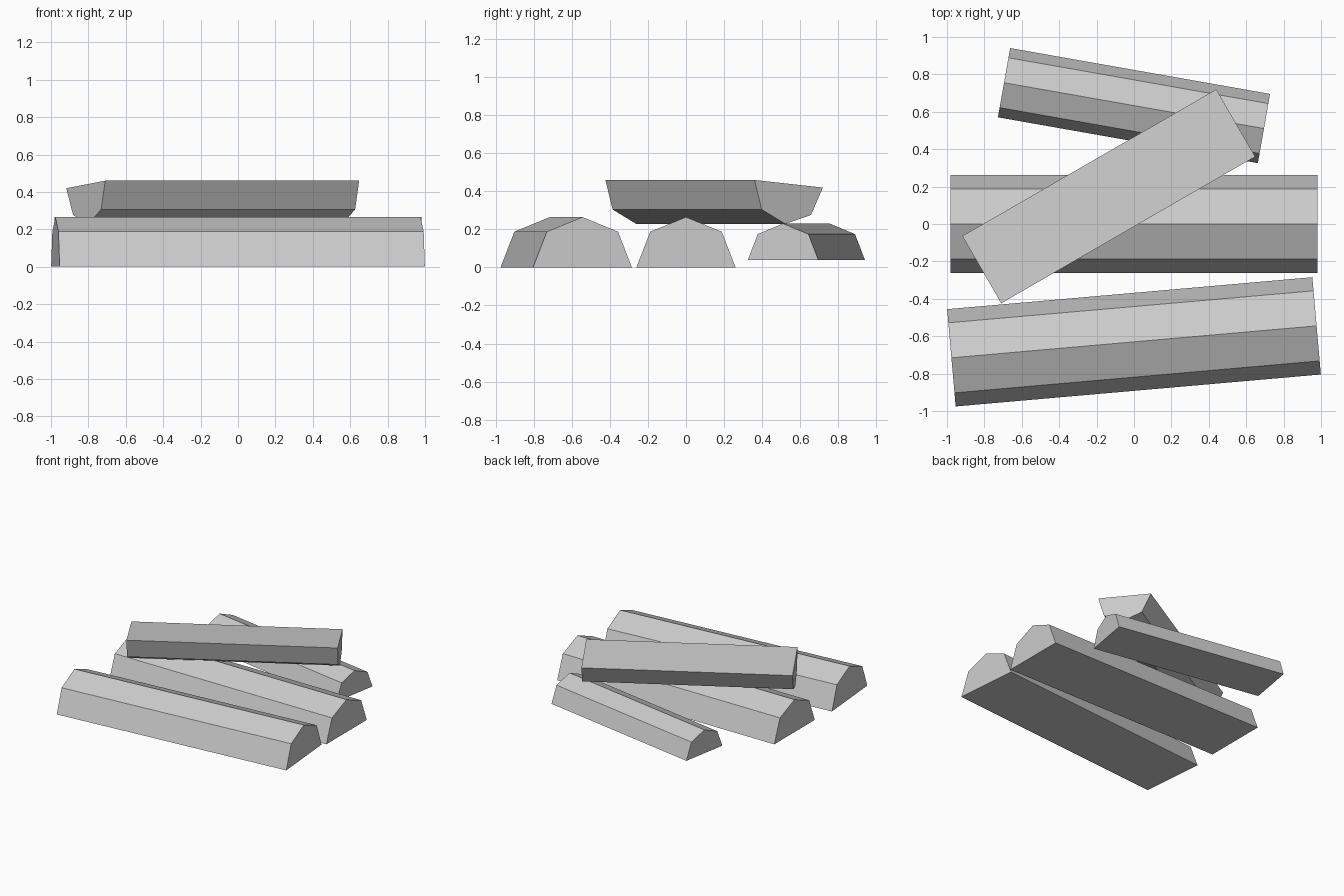
import bpy
import bmesh
from math import radians

cube = bpy.data.objects.get("Cube")
if cube:
    bpy.data.objects.remove(cube, do_unlink=True)

# Single pale grey for all beams
grey = bpy.data.materials.new("pale grey")
grey.use_nodes = True
color = (0.6, 0.6, 0.6, 1)
grey.diffuse_color = color
grey.node_tree.nodes["Principled BSDF"].inputs["Base Color"].default_value = color

# Half-hexagon-like cross-section: flat base, sloping sides, ridge
PROFILE = [(-0.261, 0), (0.261, 0), (0.188, 0.188), (0, 0.265), (-0.188, 0.188)]
LENGTH = 1.96


def beam(name, location, turn, scale=1.0, roll=0.0):
    """Extrude the profile along x, then scale and place it."""
    bm = bmesh.new()
    end = bm.faces.new([bm.verts.new((-LENGTH / 2, y, z)) for y, z in PROFILE])
    grown = bmesh.ops.extrude_face_region(bm, geom=[end], use_keep_orig=True)
    moved = [v for v in grown["geom"] if isinstance(v, bmesh.types.BMVert)]
    bmesh.ops.translate(bm, verts=moved, vec=(LENGTH, 0, 0))
    bmesh.ops.scale(bm, verts=bm.verts, vec=(scale, scale, scale))
    bmesh.ops.recalc_face_normals(bm, faces=bm.faces)
    mesh = bpy.data.meshes.new(name)
    bm.to_mesh(mesh)
    bm.free()
    mesh.materials.append(grey)
    obj = bpy.data.objects.new(name, mesh)
    obj.location = location
    obj.rotation_euler = (radians(roll), 0, radians(turn))
    bpy.context.collection.objects.link(obj)


# Three beams lying side by side
beam("front_beam", (0, -0.63, 0), 5)
beam("middle_beam", (0, 0, 0), 0)
beam("back_beam", (0, 0.633, 0.04), -10, scale=0.72 * 1.0 + 0.0)

# Short beam lying upside down across them
beam("crossing_beam", (-0.135, 0.148, 0.44), 30, scale=0.8, roll=174.5)
